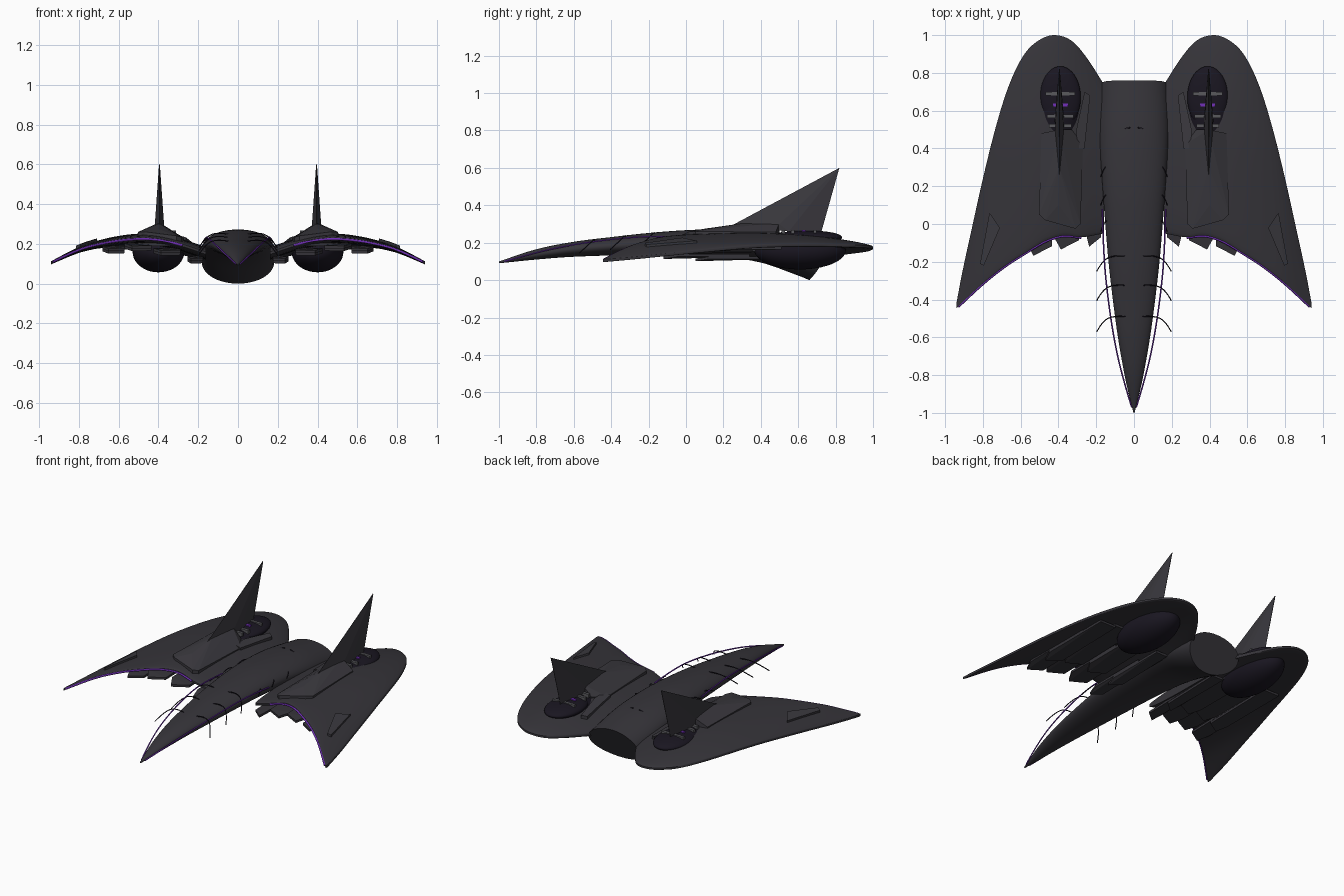
import bpy, bmesh, math
from mathutils import Vector

if "Cube" in bpy.data.objects:
    bpy.data.objects.remove(bpy.data.objects["Cube"])


def mat(name, r, g, b):
    m = bpy.data.materials.new(name)
    m.diffuse_color = (r, g, b, 1)
    m.use_nodes = True
    m.node_tree.nodes["Principled BSDF"].inputs["Base Color"].default_value = m.diffuse_color
    return m


HULL = mat("dark_hull", 0.036, 0.034, 0.041)
PLATE = mat("plate_grey", 0.042, 0.040, 0.048)
BLACK = mat("black_violet", 0.010, 0.008, 0.015)
BAR = mat("bar_grey", 0.10, 0.10, 0.11)
PURPLE = mat("purple_glow", 0.17, 0.03, 0.48)


def interp(tab, x):
    """Smooth (Hermite) interpolation in a small table of (x, value)."""
    n = len(tab)
    if x <= tab[0][0]:
        return tab[0][1]
    if x >= tab[-1][0]:
        return tab[-1][1]
    i = max(k for k in range(n - 1) if tab[k][0] <= x)

    def slope(k):
        a, b = tab[max(k - 1, 0)], tab[min(k + 1, n - 1)]
        return (b[1] - a[1]) / (b[0] - a[0])
    (x0, y0), (x1, y1) = tab[i], tab[i + 1]
    d = x1 - x0
    t = (x - x0) / d
    return ((2*t**3 - 3*t*t + 1) * y0 + (t**3 - 2*t*t + t) * d * slope(i)
            + (3*t*t - 2*t**3) * y1 + (t**3 - t*t) * d * slope(i + 1))


def finish(bm, name, m, mirror=True, smooth=None):
    bmesh.ops.recalc_face_normals(bm, faces=bm.faces)
    me = bpy.data.meshes.new(name)
    bm.to_mesh(me)
    bm.free()
    me.materials.append(m)
    if smooth:
        me.shade_smooth()
        me.set_sharp_from_angle(angle=math.radians(smooth))
    ob = bpy.data.objects.new(name, me)
    bpy.context.collection.objects.link(ob)
    if mirror:
        ob.modifiers.new("mirror", 'MIRROR')
    return ob


def loft(name, rings, m, mirror, smooth):
    bm = bmesh.new()
    vs = [[bm.verts.new(p) for p in r] for r in rings]
    n = len(vs[0])
    for a, b in zip(vs, vs[1:]):
        for i in range(n):
            j = (i + 1) % n
            bm.faces.new((a[i], a[j], b[j], b[i]))
    bm.faces.new(vs[0])
    bm.faces.new(vs[-1])
    return finish(bm, name, m, mirror, smooth)


def hull(name, pts, m):
    bm = bmesh.new()
    for p in pts:
        bm.verts.new(p)
    res = bmesh.ops.convex_hull(bm, input=bm.verts)
    junk = [v for v in bm.verts if not v.link_faces]
    bmesh.ops.delete(bm, geom=junk, context='VERTS')
    return finish(bm, name, m)


def ellipsoid(name, c, r, m):
    bm = bmesh.new()
    bmesh.ops.create_uvsphere(bm, u_segments=40, v_segments=20, radius=1)
    for v in bm.verts:
        v.co = Vector([c[i] + v.co[i] * r[i] for i in range(3)])
    return finish(bm, name, m, True, 40)


def tube(name, pts, rad, m):
    """Thin cable on both sides of the craft."""
    cu = bpy.data.curves.new(name, 'CURVE')
    cu.dimensions = '3D'
    cu.bevel_depth = rad
    cu.bevel_resolution = 1
    cu.use_fill_caps = True
    for s in (1, -1):
        sp = cu.splines.new('NURBS')
        sp.points.add(len(pts) - 1)
        for q, p in zip(sp.points, pts):
            q.co = (s * p[0], p[1], p[2], 1)
        sp.order_u = 3
        sp.use_endpoint_u = True
        sp.resolution_u = 6
    cu.materials.append(m)
    bpy.context.collection.objects.link(bpy.data.objects.new(name, cu))


# Fuselage: lofted beak with slanted stern
TOP = [(-1, .10), (-.8, .165), (-.6, .205), (-.4, .23), (-.2, .252), (0, .267), (.2, .272), (.5, .255), (.76, .215)]
BOT = [(-1, .09), (-.8, .11), (-.6, .125), (-.2, .135), (.2, .123), (.4, .095), (.6, .04), (.76, 0)]
WID = [(-1, .003), (-.9, .028), (-.8, .05), (-.6, .085), (-.4, .112), (-.2, .135), (0, .152), (.2, .167), (.5, .185), (.76, .182)]
rings = []
for k in range(45):
    y = -1 + 1.76 * k / 44
    t, b, w = interp(TOP, y), interp(BOT, y), interp(WID, y)
    slant = 0.1 * max(0, (y - .3) / .46) ** 2
    ring = []
    for i in range(40):
        a = 2 * math.pi * i / 40
        z = (t + b) / 2 + math.sin(a) * (t - b) / 2
        ring.append((w * math.cos(a), y - slant * ((t - z) / (t - b)) ** 2, z))
    rings.append(ring)
loft("fuselage", rings, HULL, False, 40)

# Wing pods: arched sheet lofted across x between front and rear edges
REAR = [(.16, .74), (.25, .88), (.33, .97), (.42, 1.0), (.5, .975), (.58, .9), (.66, .74), (.73, .52), (.8, .24), (.86, -.03), (.91, -.26), (.94, -.42)]
FRONT = [(.16, -.05), (.28, -.07), (.37, -.06), (.47, -.09), (.57, -.15), (.68, -.22), (.80, -.315), (.94, -.445)]
ARCH = [(.16, .185), (.3, .23), (.4, .25), (.5, .252), (.6, .24), (.7, .218), (.8, .185), (.94, .113)]
THICK = [(.16, .032), (.4, .03), (.7, .02), (.94, .008)]


def wing_top(x, y):
    return interp(ARCH, x) - .05 * max(0, (y - .3) / .7) ** 2


rings = []
for k in range(41):
    x = .16 + .78 * k / 40
    f, r, h = interp(FRONT, x), interp(REAR, x), interp(THICK, x)
    up, down = [], []
    for i in range(25):
        v = .5 - .5 * math.cos(math.pi * i / 24)
        y = f + (r - f) * v
        half = .006 + (h - .006) * (max(0, 4 * v * (1 - v))) ** .5
        mid = wing_top(x, y) - h
        up.append((x, y, mid + half))
        down.append((x, y, mid - half))
    rings.append(up + down[::-1])
loft("wing_pod", rings, HULL, True, 40)

# Purple strip along the concave front edge of each wing
edge = []
for k in range(14):
    x = .28 + .65 * k / 13
    edge.append((x, interp(FRONT, x) - .003, interp(ARCH, x) - interp(THICK, x)))
tube("wing_edge_glow", edge, .006, PURPLE)

# Engine bulb below, dark intake lens above with bars
ellipsoid("engine_bulb", (.40, .61, .16), (.13, .245, .103), BLACK)
ellipsoid("intake_lens", (.39, .67, .228), (.108, .165, .036), BLACK)
for y, w, m in ((.69, .078, BAR), (.63, .04, PURPLE), (.57, .07, BAR), (.52, .06, BAR)):
    hull("intake_bar", [(.39 + sx * w, y + sy * .009, z) for sx in (-1, 1) for sy in (-1, 1)
                        for z in (.245, .268)], m)

# Armour block in front of each fin, with a ridge
outline = [(.49, .48), (.503, .05), (.47, .02), (.31, -.025), (.283, 0), (.27, .42), (.33, .5)]
pts = [(x, y, .19) for x, y in outline]
pts += [(x, y, wing_top(x, y) + .008) for x, y in outline]
pts += [(.395, .5, .308), (.395, .3, .303), (.40, .1, .275)]
hull("armour_block", pts, PLATE)
arm = [(.232, .68), (.262, .7), (.305, .5), (.30, .4), (.262, .4)]
hull("armour_arm", [(x, y, z) for x, y in arm for z in (.17, wing_top(x, y) + .015)], PLATE)

# Tail fin
hull("tail_fin", [(.395, .25, .295), (.37, .55, .26), (.42, .55, .26), (.395, .72, .245),
                  (.372, .5, .30), (.418, .5, .30), (.393, .82, .60), (.397, .82, .60)], PLATE)

# Raised panel near each wing tip
tip = [(.765, .06), (.71, -.02), (.795, -.22), (.815, -.21)]
hull("wing_tip_panel", [(x, y, wing_top(x, y) + d) for x, y in tip for d in (-.02, .012)], PLATE)

# Overlapping pointed feather plates under each wing
for x, tipy, z, w in ((.225, -.12, .125, .05), (.375, -.135, .165, .085), (.52, -.168, .188, .085), (.64, -.2, .175, .07)):
    for back in (0, .17):
        d = .012 * (back > 0)
        zz = z - d
        shape = [(x - w, .34 + back, zz), (x + w * .6, .34 + back, zz), (x - w, tipy + .05 + back, zz - .01),
                 (x + w * .6, tipy + .07 + back, zz), (x + .012, tipy + back, zz - .012)]
        hull("feather_plate", [(a, b, c + e) for a, b, c in shape for e in (0, .014)], HULL)

# Glowing cables beside the nose
tube("nose_cable", [(.168, .08, .215), (.163, -.1, .235), (.15, -.3, .23), (.112, -.58, .195),
                    (.065, -.8, .15), (.012, -.97, .10)], .004, PURPLE)

# Thin claws arching out from the nose
for y, s in ((-.49, 1), (-.325, 1), (-.17, 1.0), (0, .9), (.14, .9), (.29, .9)):
    t = interp(TOP, y)
    tube("nose_claw", [(.04, y, t - .008), (.1, y + .005, t + .005), (.165 * s, y - .02, t - .02),
                       (.197 * s, y - .08, t - .075)] if y < -.1 else
         [(.14, y + .02, t - .05), (.162, y + .01, t - .03), (.175, y - .04, t - .06)], .003, BLACK)

# Rear hull band
tube("hull_band", [(.02, .51, .256), (.09, .50, .238), (.15, .47, .205), (.18, .44, .165)], .003, BLACK)
